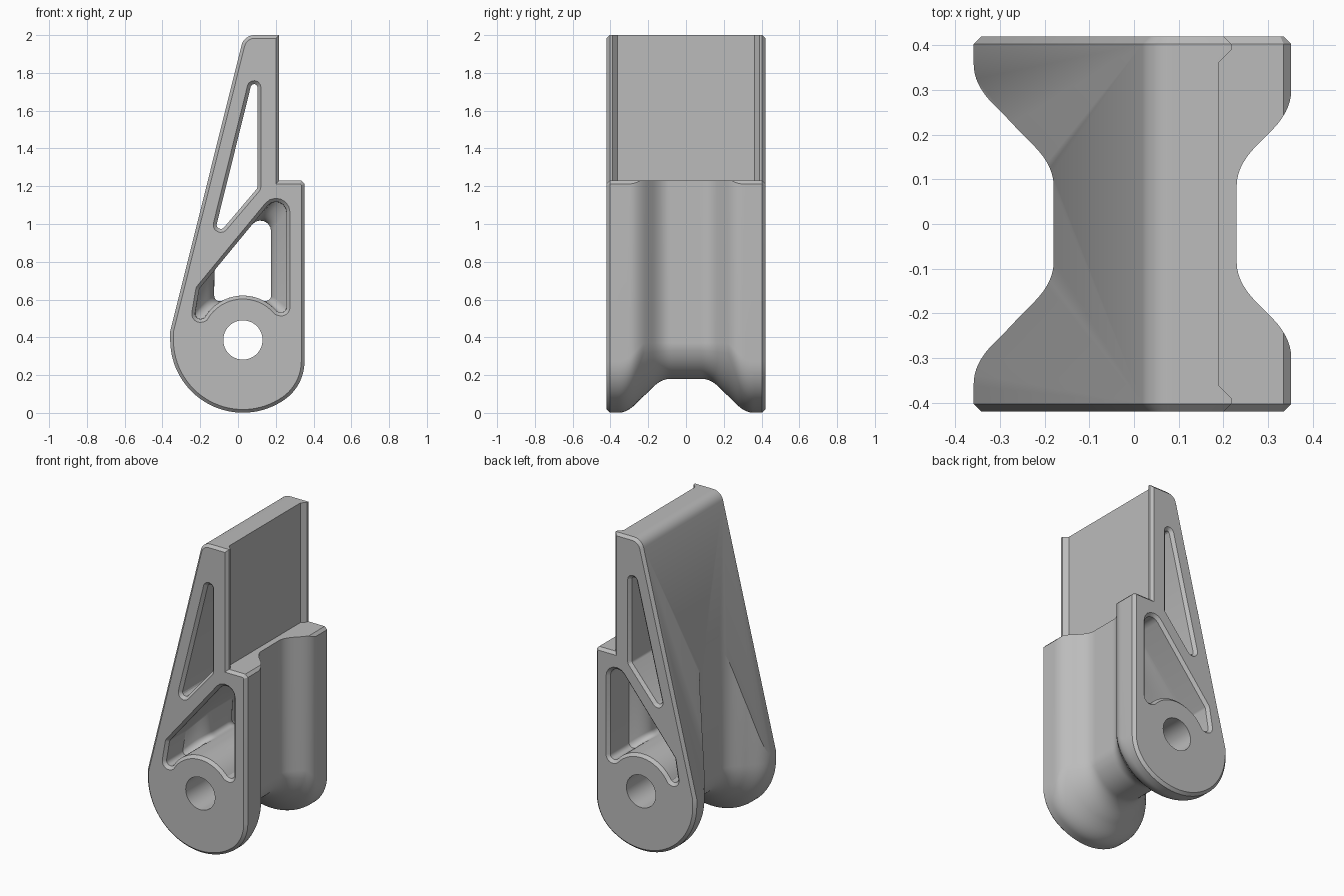
import bpy, bmesh
from math import sin, cos, tan, atan2, sqrt, pi, radians
from mathutils import Vector

cube = bpy.data.objects.get("Cube")
if cube:
    bpy.data.objects.remove(cube, do_unlink=True)

CX, CZ = 0.026, 0.386      # pivot axis
HALF = 0.42                # half depth
CHAMFER = 0.017
SLANT = radians(14)

grey = bpy.data.materials.new("plain grey")
grey.use_nodes = True
grey.diffuse_color = (0.5, 0.5, 0.5, 1)
grey.node_tree.nodes["Principled BSDF"].inputs["Base Color"].default_value = (0.5, 0.5, 0.5, 1)


def loft(name, sections):
    """Skin a list of (y, [(x, z), ...]) rings and cap both ends."""
    bm = bmesh.new()
    rings = [[bm.verts.new((x, y, z)) for x, z in pts] for y, pts in sections]
    for a, b in zip(rings, rings[1:]):
        for i in range(len(a)):
            j = (i + 1) % len(a)
            bm.faces.new((a[i], a[j], b[j], b[i]))
    bm.faces.new(rings[0])
    bm.faces.new(rings[-1])
    bmesh.ops.recalc_face_normals(bm, faces=bm.faces)
    mesh = bpy.data.meshes.new(name)
    bm.to_mesh(mesh)
    bm.free()
    mesh.materials.append(grey)
    obj = bpy.data.objects.new(name, mesh)
    bpy.context.collection.objects.link(obj)
    return obj


def rounded(corners, steps=6):
    """Polygon from (x, z, radius) corners, each with a fillet."""
    out = []
    n = len(corners)
    for i, (x, z, rad) in enumerate(corners):
        p = Vector((x, z))
        if rad == 0:
            out.append(p)
            continue
        u = (Vector(corners[i - 1][:2]) - p).normalized()
        v = (Vector(corners[(i + 1) % n][:2]) - p).normalized()
        half = u.angle(v) / 2
        c = p + (u + v).normalized() * rad / sin(half)
        a = p + u * rad / tan(half) - c
        b = p + v * rad / tan(half) - c
        sweep = a.angle(b)
        for k in range(steps + 1):
            t = k / steps
            out.append(c + (a * sin((1 - t) * sweep) + b * sin(t * sweep)) / sin(sweep))
    return out


def offset(pts, d):
    """Push a counter-clockwise polygon outwards by d."""
    out = []
    for i, p in enumerate(pts):
        e1 = (p - pts[i - 1]).normalized()
        e2 = (pts[(i + 1) % len(pts)] - p).normalized()
        n1, n2 = Vector((e1.y, -e1.x)), Vector((e2.y, -e2.x))
        m = (n1 + n2).normalized()
        out.append(p + m * d / max(m.dot(n1), 0.3))
    return out


def boolean(obj, tool, operation):
    mod = obj.modifiers.new("cut", 'BOOLEAN')
    mod.operation, mod.object, mod.solver = operation, tool, 'EXACT'
    bpy.context.view_layer.objects.active = obj
    bpy.ops.object.modifier_apply(modifier=mod.name)
    bpy.data.objects.remove(tool, do_unlink=True)


def smooth_min(a, b, k=0.045):
    h = max(k - abs(a - b), 0) / k
    return min(a, b) - h * h * k / 4


def waist(y, low, high):
    """Half width along the depth: slim middle, sloping out to both ends."""
    return smooth_min(-smooth_min(-(abs(y) + 0.073), -low), high)


def left_width(y):
    return waist(y, 0.202, 0.385)


def right_width(y):
    return waist(y, 0.204, 0.326)


# Waisted body: U-shaped section around the pivot
def u_section(y, inset):
    rr = right_width(y) - inset
    r = max(left_width(y) - inset, rr + 0.002)
    rho = 0.75 * rr
    dz = sqrt((r - rho) ** 2 - (rr - rho) ** 2)
    joint = atan2(-dz, rr - rho)
    pts = [(CX - r, 2.1)]
    for k in range(33):
        a = -pi + (joint + pi) * k / 32
        pts.append((CX + r * cos(a), CZ + r * sin(a)))
    for k in range(1, 11):
        a = joint * (1 - k / 10)
        pts.append((CX + rr - rho + rho * cos(a), CZ - dz + rho * sin(a)))
    return pts + [(CX + rr, 2.1)]


inner = [i * 0.0125 for i in range(-29, 30)]
rim = HALF - CHAMFER
stations = [-0.44, -HALF, -rim] + inner + [rim, HALF, 0.44]
body = loft("bracket_body", [(y, u_section(y, max(0, abs(y) - rim))) for y in stations])

# Side outline: slanted back, rounded crown and step
tx, tz = CX - 0.385 * cos(SLANT), CZ + 0.385 * sin(SLANT)


def slant_x(z):
    return tx + 0.0005 + (z - tz) * tan(SLANT)


outline = rounded([(slant_x(-0.2), -0.2, 0), (0.5, -0.2, 0), (0.5, 1.06, 0), (0.335, 1.23, 0),
                   (0.218, 1.23, 0), (0.218, 2, 0), (slant_x(2), 2, 0.07)], 8)
blank = loft("outline_tool", [(y, offset(outline, d)) for y, d in
                              ((-HALF, -CHAMFER), (-rim, 0), (rim, 0), (HALF, -CHAMFER))])
boolean(body, blank, 'INTERSECT')

# Shallow recess between the two lips
recess = loft("recess_tool", [(-0.392, [(0.22, 1.23), (0.3, 1.23), (0.3, 2.1), (0.22, 2.1)]),
                              (-0.362, [(0.19, 1.23), (0.3, 1.23), (0.3, 2.1), (0.19, 2.1)]),
                              (0.362, [(0.19, 1.23), (0.3, 1.23), (0.3, 2.1), (0.19, 2.1)]),
                              (0.392, [(0.22, 1.23), (0.3, 1.23), (0.3, 2.1), (0.22, 2.1)])])
boolean(body, recess, 'DIFFERENCE')


# Lower window: follows the waist with an even wall
def mix(a, b, t):
    return a + (b - a) * t


def diagonal(x):
    return 0.645 + 1.214 * (x + 0.215)


def window_section(y):
    l = min(max((CX - left_width(y) + 0.05 + 0.235) / 0.111, 0), 1)
    r = min(max((0.257 - (CX + right_width(y) - 0.055)) / 0.082, 0), 1)
    xr, xa, xb = mix(0.257, 0.175, r), mix(-0.235, -0.124, l), mix(-0.205, -0.124, l)
    corners = [(xr, mix(0.52, 0.59, r), 0.028), (xr, diagonal(xr), 0.056),
               (xb, diagonal(xb), 0.028), (xa, mix(0.48, 0.59, l), 0.028)]
    start, end = radians(mix(150, 118, l)), radians(mix(40, 62, r))
    for k in range(17):
        a = mix(start, end, k / 16)
        corners.append((CX + 0.235 * cos(a), CZ + 0.235 * sin(a), 0))
    return rounded(corners)


window_stations = [-0.43, -HALF, -0.402] + inner + [0.402, HALF, 0.43]
window = loft("window_tool", [(y, offset(window_section(y), max(0, abs(y) - 0.402)))
                              for y in window_stations])
boolean(body, window, 'DIFFERENCE')

# Upper triangular window with chamfered rims
triangle = rounded([(-0.135, 0.91, 0.022), (0.103, 1.19, 0.025), (0.103, 1.87, 0.018)])
upper = loft("triangle_tool", [(y, offset(triangle, max(0, abs(y) - 0.402)))
                               for y in (-0.43, -0.402, 0.402, 0.43)])
boolean(body, upper, 'DIFFERENCE')

# Pivot hole
circle = [(CX + 0.104 * cos(k * pi / 24), CZ + 0.104 * sin(k * pi / 24)) for k in range(48)]
boolean(body, loft("hole_tool", [(-0.5, circle), (0.5, circle)]), 'DIFFERENCE')

bpy.ops.object.select_all(action='DESELECT')
body.select_set(True)
bpy.context.view_layer.objects.active = body
bpy.ops.object.shade_smooth_by_angle(angle=radians(25))
